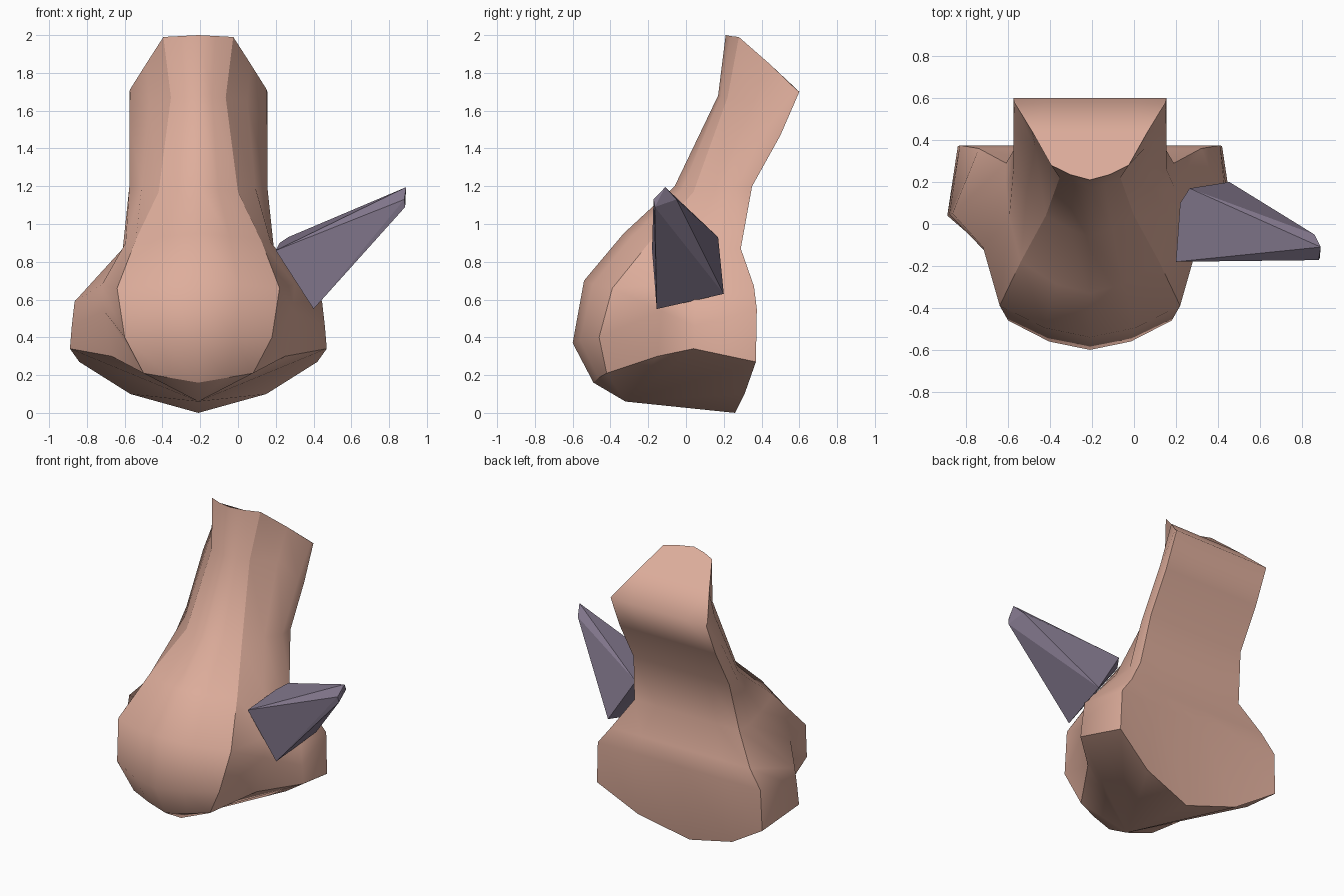
import bpy, bmesh
from mathutils import Vector

if "Cube" in bpy.data.objects:
    bpy.data.objects.remove(bpy.data.objects["Cube"])

CX = -0.21  # symmetry plane of the nose


def material(name, rgb):
    m = bpy.data.materials.new(name)
    m.diffuse_color = (*rgb, 1)
    m.use_nodes = True
    m.node_tree.nodes["Principled BSDF"].inputs["Base Color"].default_value = m.diffuse_color
    return m


def finish(bm, name, mat):
    bmesh.ops.recalc_face_normals(bm, faces=bm.faces[:])
    me = bpy.data.meshes.new(name)
    bm.to_mesh(me)
    bm.free()
    me.materials.append(mat)
    ob = bpy.data.objects.new(name, me)
    bpy.context.collection.objects.link(ob)
    return ob


skin = material("skin", (0.73, 0.42, 0.33))
slate = material("slate_purple", (0.23, 0.19, 0.27))

# Profiles running down the nose, as (half width, y, z)
bridge = [(0, .21, 2), (0, .17, 1.68), (0, -.06, 1.2), (0, -.33, .95),
          (0, -.54, .70), (0, -.60, .37), (0, -.49, .16)]
ridge = [(.185, .28, 1.99), (.145, .22, 1.67), (.21, .04, 1.17), (.33, -.18, .92),
         (.43, -.39, .66), (.39, -.46, .40), (.29, -.42, .21)]
crease = [(.275, .44, 1.85), (.26, .36, 1.65), (.30, .16, 1.2), (.385, .03, .9),
          (.51, -.11, .68), (.50, -.13, .54), (.46, -.15, .30)]
wing = [(.36, .58, 1.715), (.365, .44, 1.52), (.365, .26, 1.2), (.40, .18, .87),
        (.655, .05, .59), (.67, .045, .46), (.68, .04, .34)]
corner = [(.365, .60, 1.70), (.365, .50, 1.47), (.365, .35, 1.2), (.40, .29, .87),
          (.53, .36, .67), (.62, .375, .55), (.63, .37, .27)]

# Columns between the profiles
mid = []
for i, (a, b) in enumerate(zip(bridge, ridge)):
    p = (Vector(a) + Vector(b)) / 2
    p.y -= 0.03 if 2 < i < 6 else 0.01
    mid.append(tuple(p))
back_mid = [(x * .57, y, z) for x, y, z in corner[:-1]] + [(.36, .31, .10)]
back = [(0, y, z) for x, y, z in corner[:-1]] + [(0, .26, 0)]
columns = [bridge, mid, ridge, crease, wing, corner, back_mid, back]

# Loft closed mirrored rings
bm = bmesh.new()
rings = []
for r in range(len(bridge)):
    half = [c[r] for c in columns]
    pts = half + [(-x, y, z) for x, y, z in half[-2:0:-1]]
    rings.append([bm.verts.new((CX + x, y, z)) for x, y, z in pts])
n = len(rings[0])
for a, b in zip(rings, rings[1:]):
    for i in range(n):
        j = (i + 1) % n
        bm.faces.new((a[i], a[j], b[j], b[i]))

# Sloped cap, and underside fanned from the septum
bm.faces.new(rings[0])
septum = bm.verts.new((CX, -.32, .06))
for i in range(n):
    bm.faces.new((septum, rings[-1][i], rings[-1][(i + 1) % n]))

# Smooth skin with hard ridge, back corner and rim edges
for f in bm.faces:
    f.smooth = True
hard = []
for a, b in zip(rings, rings[1:]):
    hard += [(a[i], b[i]) for i in (2, 5, n - 5, n - 2)]
for i in range(n):
    j = (i + 1) % n
    hard.append((rings[-1][i], rings[-1][j]))
    if not 5 <= i <= n - 6:
        hard.append((rings[0][i], rings[0][j]))
for a, b in hard:
    e = bm.edges.get((a, b))
    if e:
        e.smooth = False
finish(bm, "nose", skin)

# Tapered faceted stud on the side
bm = bmesh.new()
for p in [(.20, -.18, .86), (.22, .10, .90), (.265, .17, .93), (.455, .20, .63), (.40, -.155, .55),
          (.89, -.11, 1.195), (.88, -.172, 1.13), (.885, -.165, 1.09), (.86, -.05, 1.13)]:
    bm.verts.new(p)
hull = bmesh.ops.convex_hull(bm, input=bm.verts[:])
loose = [v for v in bm.verts if not v.link_faces]
bmesh.ops.delete(bm, geom=loose, context='VERTS')
finish(bm, "side_stud", slate)
